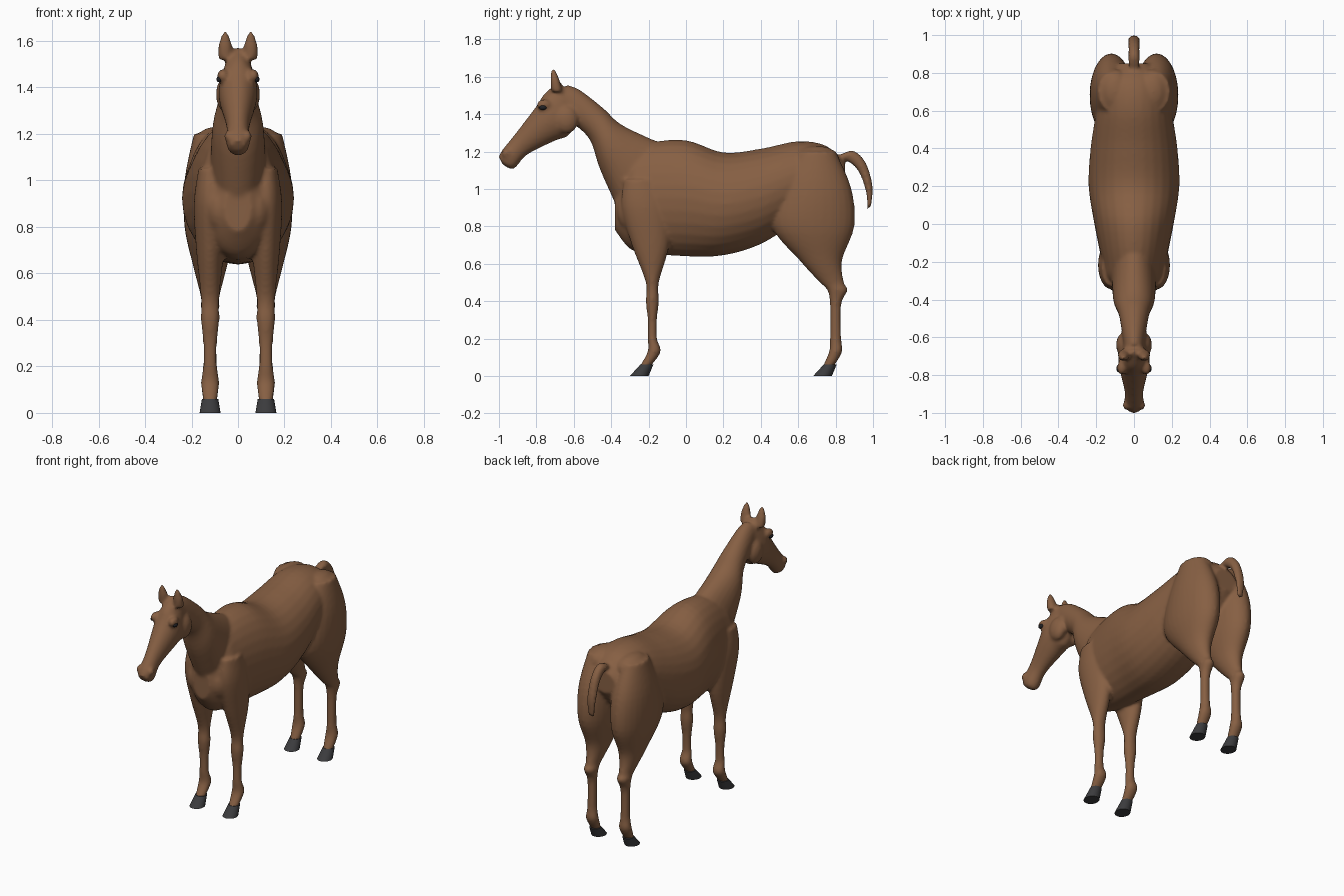
import bpy
import bmesh
from math import sin, cos, tau, radians
from mathutils import Matrix, Vector

default_cube = bpy.data.objects.get("Cube")
if default_cube:
    bpy.data.objects.remove(default_cube, do_unlink=True)


def material(name, red, green, blue):
    mat = bpy.data.materials.new(name)
    mat.use_nodes = True
    colour = (red, green, blue, 1)
    mat.diffuse_color = colour
    shader = next(n for n in mat.node_tree.nodes if n.type == "BSDF_PRINCIPLED")
    shader.inputs["Base Color"].default_value = colour
    return mat


coat = material("brown coat", .24, .115, .056)
horn = material("dark hoof", .045, .045, .048)
eye_dark = material("eye black", .015, .015, .018)


def smooth_rows(rows, steps):
    """Catmull-Rom interpolation through the section rows."""
    points = [Vector(row) for row in rows]
    points = [points[0]] + points + [points[-1]]
    result = []
    for before, start, end, after in zip(points, points[1:], points[2:], points[3:]):
        leave, arrive = (end - before) / 2, (after - start) / 2
        for step in range(steps):
            t = step / steps
            ease = t * t * (3 - 2 * t)
            result.append(start.lerp(end, ease)
                          + leave * t * (1 - t) ** 2 - arrive * t * t * (1 - t))
    return result + [points[-1]]


def loft(bm, rows, tilt, centre_x=0, steps=5, segments=28):
    """Skin oval sections (centre y, centre z, thickness, half width), all tilted alike."""
    across = Vector((0, cos(radians(tilt)), sin(radians(tilt))))
    rings = []
    for y, z, thickness, width in smooth_rows(rows, steps):
        ring = []
        for index in range(segments):
            angle = tau * index / segments
            point = Vector((centre_x + width * sin(angle), y, z))
            ring.append(bm.verts.new(point + across * thickness / 2 * cos(angle)))
        rings.append(ring)
    faces = [bm.faces.new(rings[0]), bm.faces.new(rings[-1])]
    for lower, upper in zip(rings, rings[1:]):
        for index in range(segments):
            after = (index + 1) % segments
            faces.append(bm.faces.new((lower[index], lower[after],
                                       upper[after], upper[index])))
    bmesh.ops.recalc_face_normals(bm, faces=faces)


def ellipsoid(bm, centre, size):
    placement = Matrix.LocRotScale(Vector(centre), None, Vector(size))
    bmesh.ops.create_uvsphere(bm, u_segments=20, v_segments=12, radius=1, matrix=placement)


def finish(bm, name, mat):
    mesh = bpy.data.meshes.new(name)
    bm.to_mesh(mesh)
    bm.free()
    mesh.materials.append(mat)
    obj = bpy.data.objects.new(name, mesh)
    bpy.context.collection.objects.link(obj)
    bpy.ops.object.select_all(action="DESELECT")
    obj.select_set(True)
    bpy.context.view_layer.objects.active = obj
    bpy.ops.object.shade_smooth_by_angle(angle=radians(45))
    return obj


# Sections of the parts on the centre line
trunk = [(-.38, .88, .2, .06), (-.3, .93, .5, .15), (-.2, .95, .59, .17),
         (0, .95, .62, .21), (.2, .92, .55, .24), (.4, .96, .51, .23),
         (.6, 1.04, .43, .2), (.75, 1.05, .36, .18), (.85, 1.07, .14, .08)]
neck = [(-.24, 1.04, .46, .12), (-.4, 1.22, .27, .11), (-.48, 1.35, .18, .08),
        (-.6, 1.45, .17, .06), (-.67, 1.49, .15, .05)]
head = [(-.62, 1.48, .22, .05), (-.69, 1.4, .26, .08), (-.75, 1.35, .21, .08),
        (-.88, 1.24, .13, .05), (-.95, 1.16, .12, .05), (-.99, 1.15, .05, .03)]
tail = [(.8, 1.16, .06, .03), (.87, 1.18, .07, .03), (.94, 1.12, .06, .03),
        (.98, 1, .05, .03), (.98, .9, .03, .02)]

# Sections of the paired parts, from the top down
ear = [(-.71, 1.64, .02, .01), (-.7, 1.58, .05, .03), (-.69, 1.52, .06, .03)]
foreleg = [(-.24, 1.05, .18, .05), (-.22, .9, .25, .07), (-.19, .7, .2, .06),
           (-.18, .5, .07, .04), (-.18, .4, .07, .04), (-.18, .3, .05, .03),
           (-.18, .2, .05, .03), (-.17, .13, .07, .04), (-.22, .05, .06, .03)]
hindleg = [(.7, 1.2, .2, .07), (.69, 1, .39, .11), (.68, .8, .44, .11),
           (.72, .62, .23, .07), (.78, .5, .13, .04), (.81, .46, .11, .04),
           (.8, .38, .06, .03), (.8, .2, .06, .03), (.8, .13, .07, .04),
           (.76, .05, .06, .03)]
hoof = [(-.25, 0, .1, .045), (-.21, .06, .07, .035)]
hind_shift = .98
leg_x = .12

# Body: overlapping parts fused into one smooth skin
bm = bmesh.new()
for rows, tilt in ((trunk, 90), (neck, 65), (head, 119), (tail, 45)):
    loft(bm, rows, tilt)
for side in (1, -1):
    loft(bm, ear, 0, side * .055)
    loft(bm, foreleg, 0, side * leg_x)
    loft(bm, hindleg, 0, side * leg_x)
    cheek, brow, nostril = (-.64, 1.37), (-.76, 1.45), (-.96, 1.19)
    ellipsoid(bm, (side * .055, *cheek), (.04, .065, .075))
    ellipsoid(bm, (side * .065, *brow), (.025, .04, .03))
    ellipsoid(bm, (side * .04, *nostril), (.02, .025, .025))
    croup, breast = (.7, 1.16), (-.27, .88)
    ellipsoid(bm, (side * .1, *croup), (.085, .12, .07))
    ellipsoid(bm, (side * .075, *breast), (.075, .1, .12))
body = finish(bm, "horse_body", coat)
fuse = body.modifiers.new("fuse", "REMESH")
fuse.mode = "VOXEL"
fuse.voxel_size = .01
fuse.use_smooth_shade = True
relax = body.modifiers.new("relax", "SMOOTH")
relax.factor = .5
relax.iterations = 7

# Hooves and eyes
for side, label in ((1, "left"), (-1, "right")):
    for shift, end in ((0, "front"), (hind_shift, "hind")):
        bm = bmesh.new()
        rows = [(y + shift, z, thickness, width) for y, z, thickness, width in hoof]
        loft(bm, rows, 0, side * leg_x, steps=1)
        finish(bm, f"{end}_hoof_{label}", horn)
    bm = bmesh.new()
    ellipsoid(bm, (side * .08, -.765, 1.435), (.013, .02, .013))
    finish(bm, f"eye_{label}", eye_dark)
